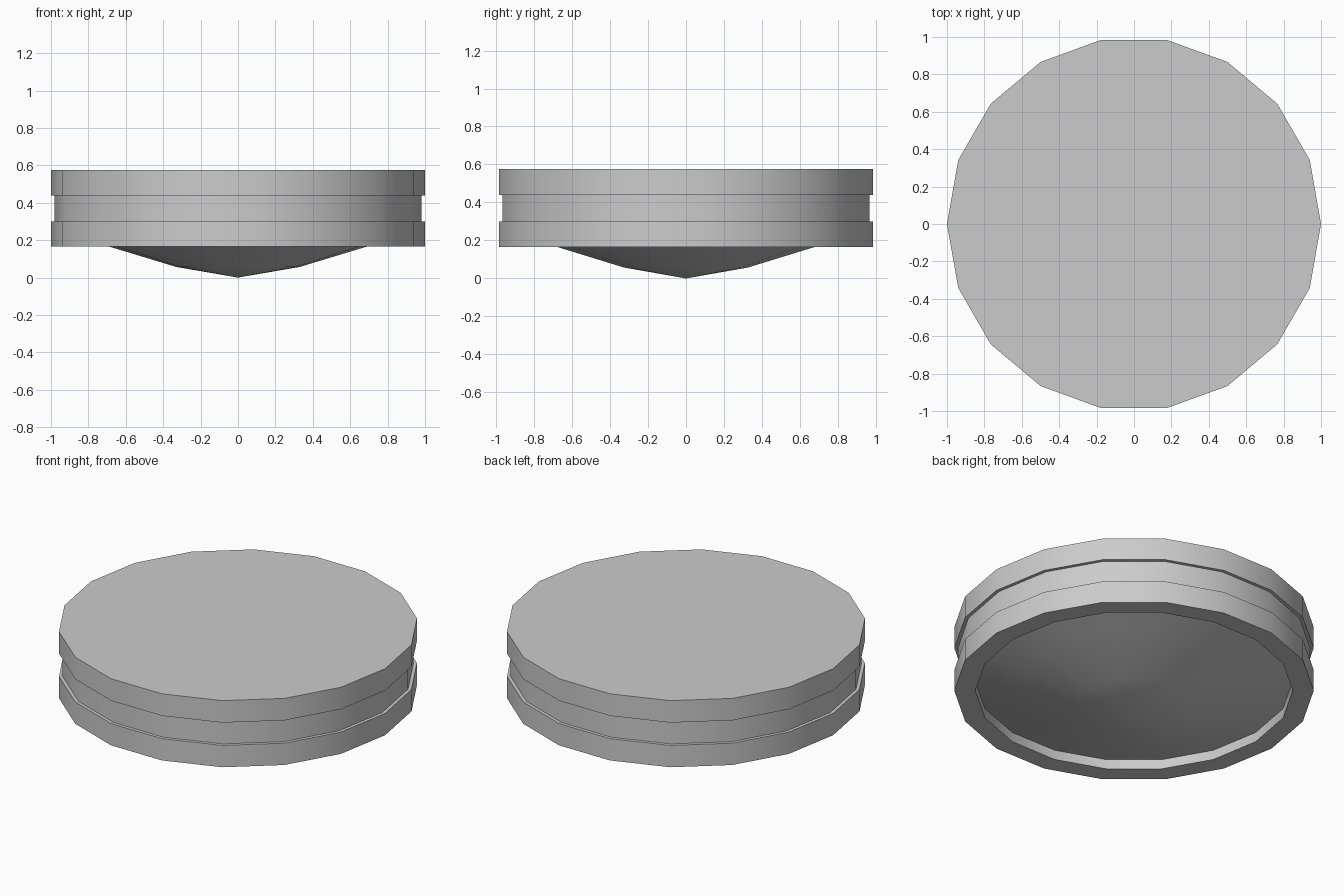
import bpy, bmesh, math

if "Cube" in bpy.data.objects:
    bpy.data.objects.remove(bpy.data.objects["Cube"])

SIDES = 18


def revolve(name, profile):
    """Turn an (r, z) profile around z; r = 0 gives a pole, a trailing ring with 'cap' is closed flat."""
    bm = bmesh.new()
    rings = []
    for r, z in profile:
        if r == 0:
            rings.append([bm.verts.new((0, 0, z))])
        else:
            rings.append([bm.verts.new((r * math.cos(a), r * math.sin(a), z))
                          for a in (2 * math.pi * i / SIDES for i in range(SIDES))])
    for low, high in zip(rings, rings[1:]):
        for i in range(SIDES):
            j = (i + 1) % SIDES
            if len(low) == 1:
                bm.faces.new((low[0], high[j], high[i]))
            else:
                bm.faces.new((low[i], low[j], high[j], high[i]))
    # Flat cap on the last ring
    bm.faces.new(rings[-1])
    bmesh.ops.recalc_face_normals(bm, faces=bm.faces)
    mesh = bpy.data.meshes.new(name)
    bm.to_mesh(mesh)
    bm.free()
    obj = bpy.data.objects.new(name, mesh)
    bpy.context.collection.objects.link(obj)
    bpy.ops.object.select_all(action='DESELECT')
    obj.select_set(True)
    bpy.context.view_layer.objects.active = obj
    bpy.ops.object.shade_smooth_by_angle(angle=math.radians(30))
    return obj


# Housing, domed underside, recessed rim, two bands with a groove between, flat top
revolve("domed_housing", [
    (0, 0.0), (0.33, 0.057), (0.69, 0.166), (0.883, 0.225),
    (0.883, 0.166), (1.0, 0.166),
    (1.0, 0.30), (0.98, 0.30),
    (0.98, 0.44), (1.0, 0.44),
    (1.0, 0.575),
])
